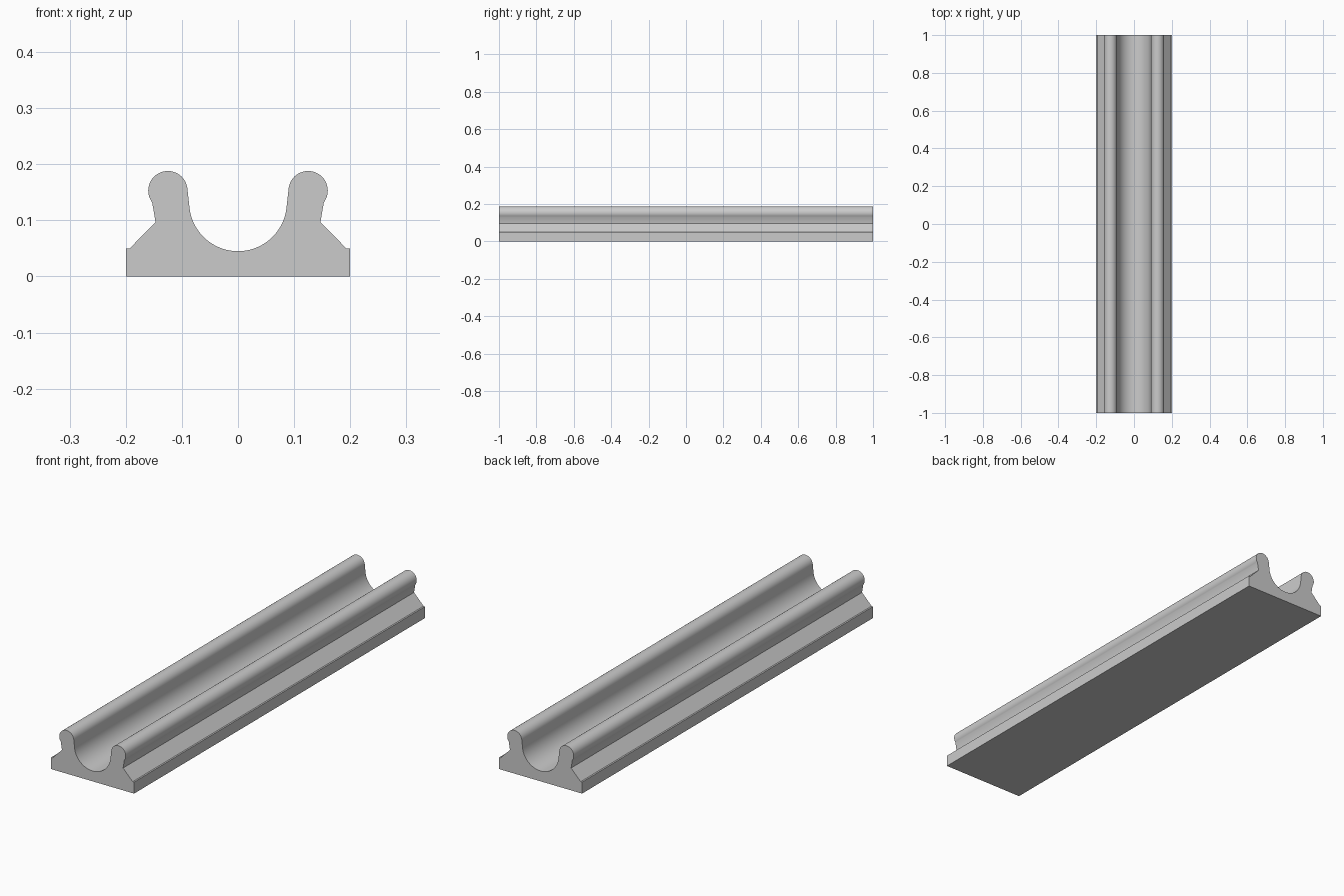
import bpy, bmesh
from math import cos, sin, radians

cube = bpy.data.objects.get("Cube")
if cube:
    bpy.data.objects.remove(cube, do_unlink=True)

LENGTH = 2.0


def arc(cx, cz, r, start, end, steps):
    """Points on a circular arc, angles in degrees."""
    angles = [radians(start + (end - start) * i / steps) for i in range(steps + 1)]
    return [(cx + r * cos(a), cz + r * sin(a)) for a in angles]


# Grey material
grey = bpy.data.materials.new("grey")
grey.use_nodes = True
colour = (0.6, 0.6, 0.6, 1)
grey.diffuse_color = colour
grey.node_tree.nodes["Principled BSDF"].inputs["Base Color"].default_value = colour

# Half profile: base edge, sloped shoulder, neck, round lip, groove
half = [(0.2, 0), (0.2, 0.05), (0.193, 0.05), (0.147, 0.097)]
half += arc(0.125, 0.153, 0.035, -37, 172, 28)
half += arc(0, 0.132, 0.087, -8, -90, 18)
profile = half + [(-x, z) for x, z in reversed(half[:-1])]

# Extrude the profile along the rail
bm = bmesh.new()
verts = [bm.verts.new((x, -LENGTH / 2, z)) for x, z in profile]
face = bm.faces.new(verts)
ext = bmesh.ops.extrude_face_region(bm, geom=[face], use_keep_orig=True)
moved = [v for v in ext["geom"] if isinstance(v, bmesh.types.BMVert)]
bmesh.ops.translate(bm, verts=moved, vec=(0, LENGTH, 0))
bmesh.ops.recalc_face_normals(bm, faces=bm.faces)

mesh = bpy.data.meshes.new("grooved_rail")
bm.to_mesh(mesh)
bm.free()
mesh.materials.append(grey)
rail = bpy.data.objects.new("grooved_rail", mesh)
bpy.context.collection.objects.link(rail)

# Smooth the curved surfaces, keep the corners sharp
bpy.context.view_layer.objects.active = rail
rail.select_set(True)
bpy.ops.object.shade_smooth_by_angle(angle=radians(25))
